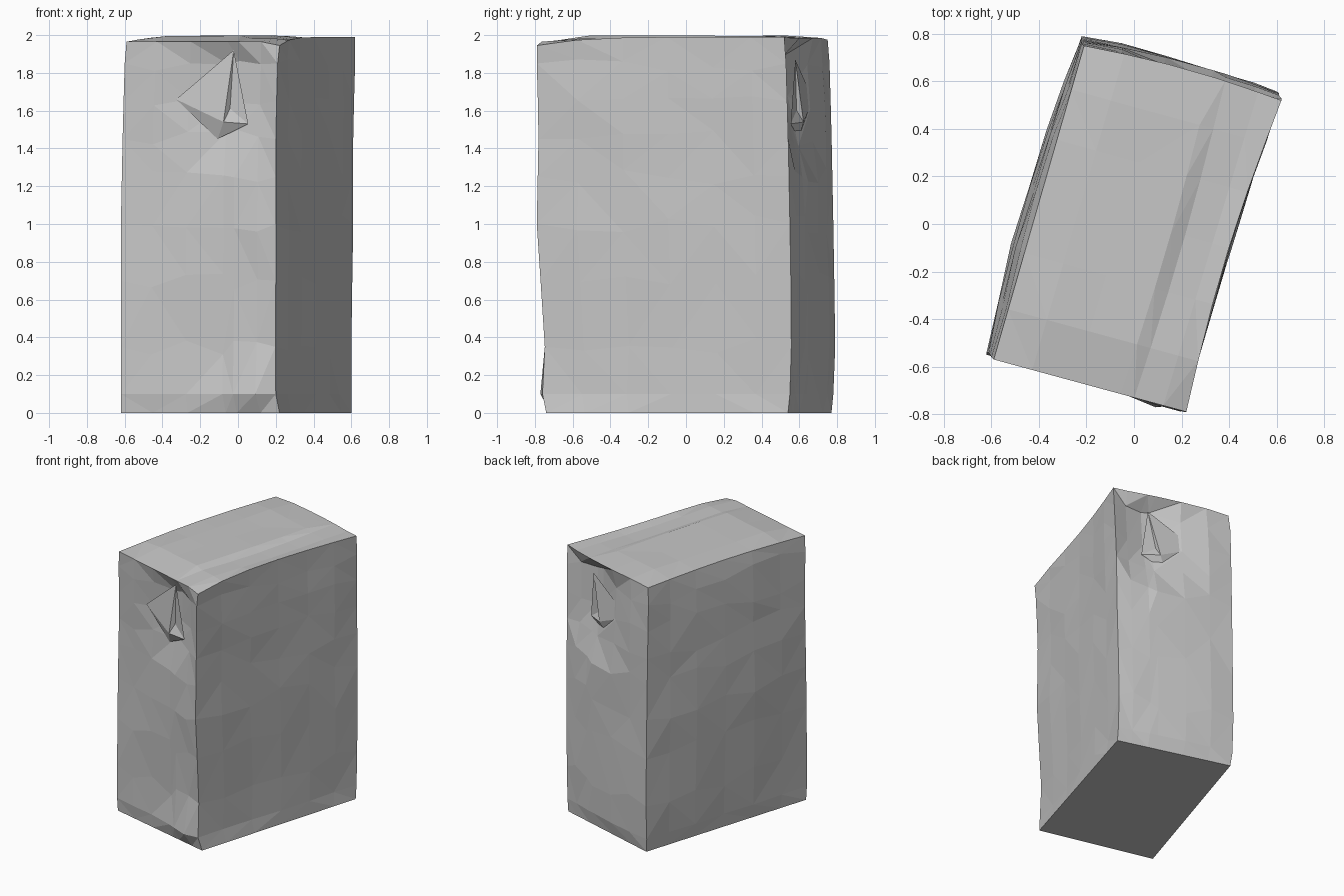
import bpy, bmesh, math, random
from mathutils import Vector

random.seed(4)
cube = bpy.data.objects.get("Cube")
if cube:
    bpy.data.objects.remove(cube, do_unlink=True)

# One plain paper colour
paper = bpy.data.materials.new("grey_paper")
paper.use_nodes = True
tone = (0.57, 0.57, 0.57, 1)
paper.diffuse_color = tone
paper.node_tree.nodes["Principled BSDF"].inputs["Base Color"].default_value = tone

# Cross-sections: height, then front-right, front-left, back-left, back-right corners
sections = [
    (0, (-.62, -.54), (.22, -.74), (.6, .54), (-.21, .77)),
    (.1, (-.62, -.55), (.2, -.76), (.6, .55), (-.22, .78)),
    (.2, (-.62, -.55), (.19, -.74), (.6, .55), (-.22, .79)),
    (.4, (-.62, -.55), (.2, -.75), (.6, .56), (-.22, .79)),
    (1, (-.62, -.54), (.2, -.79), (.61, .55), (-.22, .78)),
    (1.5, (-.61, -.54), (.2, -.78), (.61, .54), (-.22, .77)),
    (1.85, (-.6, -.56), (.21, -.79), (.62, .53), (-.22, .76)),
    (2, (-.59, -.57), (.22, -.79), (.62, .52), (-.21, .75)),
]


def corners_at(z):
    """Four corners of the bag at a height, between the nearest sections."""
    for low, high in zip(sections, sections[1:]):
        if z <= high[0]:
            t = (z - low[0]) / (high[0] - low[0])
            return [Vector((*a, z)).lerp(Vector((*b, z)), t)
                    for a, b in zip(low[1:], high[1:])]
    return corners_at(2)


def place(u, v, z):
    """Point across the width (u) and depth (v) of the bag."""
    fr, fl, bl, br = corners_at(z)
    return fr.lerp(fl, u).lerp(br.lerp(bl, u), v)


def finish(bm, name):
    bmesh.ops.recalc_face_normals(bm, faces=bm.faces[:])
    mesh = bpy.data.meshes.new(name)
    bm.to_mesh(mesh)
    bm.free()
    mesh.materials.append(paper)
    obj = bpy.data.objects.new(name, mesh)
    bpy.context.scene.collection.objects.link(obj)
    return obj


outward = Vector((.28, .96, 0))
sideways = Vector((.96, -.28, 0))
us = [0, .2, .42, .66, .73, .88, 1]
vs = [0, .16, .34, .52, .7, .86, 1]
zs = [0, .1, .35, .7, 1, 1.25, 1.45, 1.65, 1.85, 2]
nu, nv, nz = len(us) - 1, len(vs) - 1, len(zs) - 1
seam = (us.index(.66), us.index(.73))


def top_height(i, j, arch):
    """Height of the top panel, one half overlapping the other at a seam."""
    if i == nu:
        return 1.99 - .045 * (1 - vs[j]) ** 6
    if i == 0:
        return 1.965 + .01 * vs[j] + .02 * arch
    if j in (0, nv):
        return 1.965 if j == 0 else 1.985
    return 2 - (.025 * arch ** .5 if i >= seam[1] else random.uniform(0, .006))


def body_point(i, j, k):
    """Crumpled position of one lattice point on the bag surface."""
    u, v, z = us[i], vs[j], zs[k]
    on_side, on_end = i in (0, nu), j in (0, nv)
    top, bottom = k == nz, k == 0
    arch = math.sin(math.pi * v)
    if top and i in seam:
        u += .02 * arch - .02 * v            # slanting fold seam
    crumpled = not (top or bottom or (on_side and on_end))
    if crumpled and k > 1:
        z += random.uniform(-.05, .05)       # uneven paper creases
    p = place(u, v, z)
    if i == 0:
        p -= sideways * arch * .035 * math.sin(math.pi * z / 2)
    elif i == nu:
        p -= sideways * arch * .03 * (z / 2) ** 6
    if j == nv and not bottom:
        p += outward * .02 * math.sin(math.pi * u)
    if on_end and not (on_side or top):
        # Hollow around the folded flap, deeper at the back
        hollow = min(1, max(0, (z - 1.25) / .35)) * max(0, 1 - abs(u - .68) / .42)
        p += outward * hollow * (.07 if j == 0 else -.1)
    if crumpled:
        p += (outward if on_end else sideways) * random.uniform(-.006, .006)
    # Kicked-out crease above the front bottom edge
    if j == 0 and k == 1 and not on_side:
        p -= outward * .06 * u ** 4
    if top:
        p.z = top_height(i, j, arch)
    return p


# Bag body: faceted skin of the lattice
bm = bmesh.new()
cache = {}


def vert(key):
    if key not in cache:
        cache[key] = bm.verts.new(body_point(*key))
    return cache[key]


def skin(na, nb, to_key):
    for a in range(na):
        for b in range(nb):
            quad = [(a, b), (a + 1, b), (a + 1, b + 1), (a, b + 1)]
            bm.faces.new([vert(to_key(*q)) for q in quad])


for end in (0, nv):
    skin(nu, nz, lambda a, b: (a, end, b))
for end in (0, nu):
    skin(nv, nz, lambda a, b: (end, a, b))
for end in (0, nz):
    skin(nu, nv, lambda a, b: (a, b, end))
bmesh.ops.triangulate(bm, faces=bm.faces[:], quad_method='SHORT_EDGE')
finish(bm, "bag_body")

# Folded flap on each narrow end: u, height, distance out from the wall
flap = {
    "tip": (.7, 1.92, -.02),
    "side": (.34, 1.66, -.01),
    "lower": (.61, 1.45, -.03),
    "hem": (.81, 1.53, -.025),
    "peak": (.66, 1.54, .01),
    "crease": (.7, 1.64, -.04),
}
panels = ["tip side peak", "side lower peak", "lower hem peak",
          "tip peak crease", "peak hem crease", "tip crease hem",
          "tip hem lower side"]
for name, v, sign, shift in (("front_fold", 0, -1, 0), ("back_fold", 1, 1, .05)):
    bm = bmesh.new()
    points = {}
    for n, (u, z, out) in flap.items():
        # The back flap leans towards the right and sits deeper
        lean = 0 if n == "tip" else shift
        spot = place(u - lean, v, z - shift * (n == "tip"))
        points[n] = bm.verts.new(spot + outward * sign * (out - lean / 3))
    for panel in panels:
        bm.faces.new([points[n] for n in panel.split()])
    finish(bm, name)
